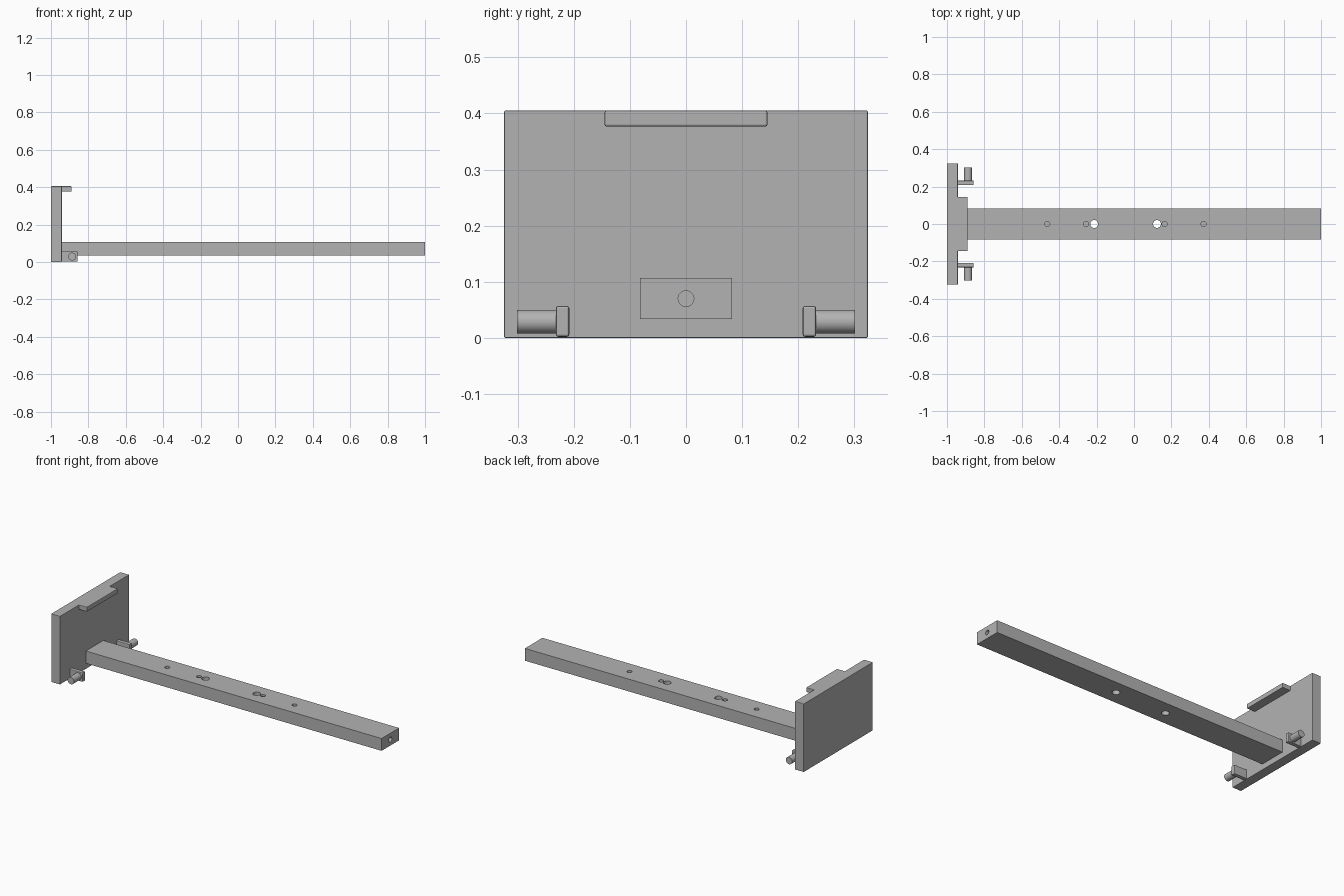
import bpy
from mathutils import Vector

cube = bpy.data.objects.get("Cube")
if cube:
    bpy.data.objects.remove(cube, do_unlink=True)

grey = bpy.data.materials.new("plain grey")
grey.use_nodes = True
grey.diffuse_color = (0.45, 0.45, 0.45, 1)
grey.node_tree.nodes["Principled BSDF"].inputs["Base Color"].default_value = grey.diffuse_color


def box(name, low, high, bevel=0.0):
    """Box between two corners, with optional small rounded edges."""
    low, high = Vector(low), Vector(high)
    bpy.ops.mesh.primitive_cube_add(size=1, location=(low + high) / 2)
    ob = bpy.context.object
    ob.name = name
    ob.scale = high - low
    bpy.ops.object.transform_apply(location=False, rotation=False, scale=True)
    ob.data.materials.append(grey)
    if bevel:
        mod = ob.modifiers.new("soft edges", 'BEVEL')
        mod.width = bevel
        mod.segments = 2
    return ob


def rod(name, start, end, radius):
    """Round bar from start to end."""
    start, end = Vector(start), Vector(end)
    axis = end - start
    bpy.ops.mesh.primitive_cylinder_add(vertices=32, radius=radius, depth=axis.length,
                                        location=(start + end) / 2,
                                        rotation=axis.to_track_quat('Z', 'Y').to_euler())
    ob = bpy.context.object
    ob.name = name
    ob.data.materials.append(grey)
    bpy.ops.object.shade_smooth_by_angle()
    return ob


# End plate with its top ledge
face = -0.942
box("end_plate", (-1, -0.324, 0), (face, 0.324, 0.405), 0.002)
box("top_ledge", (face - 0.01, -0.145, 0.377), (-0.89, 0.145, 0.405), 0.003)

# Lugs and outward pins on both sides
for side, s in (("left", 1), ("right", -1)):
    y0, y1 = sorted((s * 0.208, s * 0.232))
    box(side + "_lug", (face - 0.01, y0, 0.002), (-0.857, y1, 0.057), 0.004)
    rod(side + "_pin", (-0.887, s * 0.22, 0.029), (-0.887, s * 0.301, 0.029), 0.021)

# Long beam
bottom, top = 0.034, 0.107
beam = box("beam", (face - 0.01, -0.082, bottom), (1, 0.082, top))

# Hole cutters: blind top holes, through holes and the end hole
cutters = [rod("blind_cutter", (x, 0, top - 0.035), (x, 0, top + 0.02), 0.014)
           for x in (-0.464, -0.256, 0.164, 0.372)]
cutters += [rod("through_cutter", (x, 0, bottom - 0.02), (x, 0, top + 0.02), 0.021)
            for x in (-0.213, 0.123)]
cutters.append(rod("end_cutter", (0.9, 0, 0.07), (1.02, 0, 0.07), 0.014))
for cutter in cutters:
    cutter.hide_render = True
    cutter.hide_set(True)
    cutter.display_type = 'WIRE'
    mod = beam.modifiers.new("hole", 'BOOLEAN')
    mod.operation = 'DIFFERENCE'
    mod.solver = 'EXACT'
    mod.object = cutter
